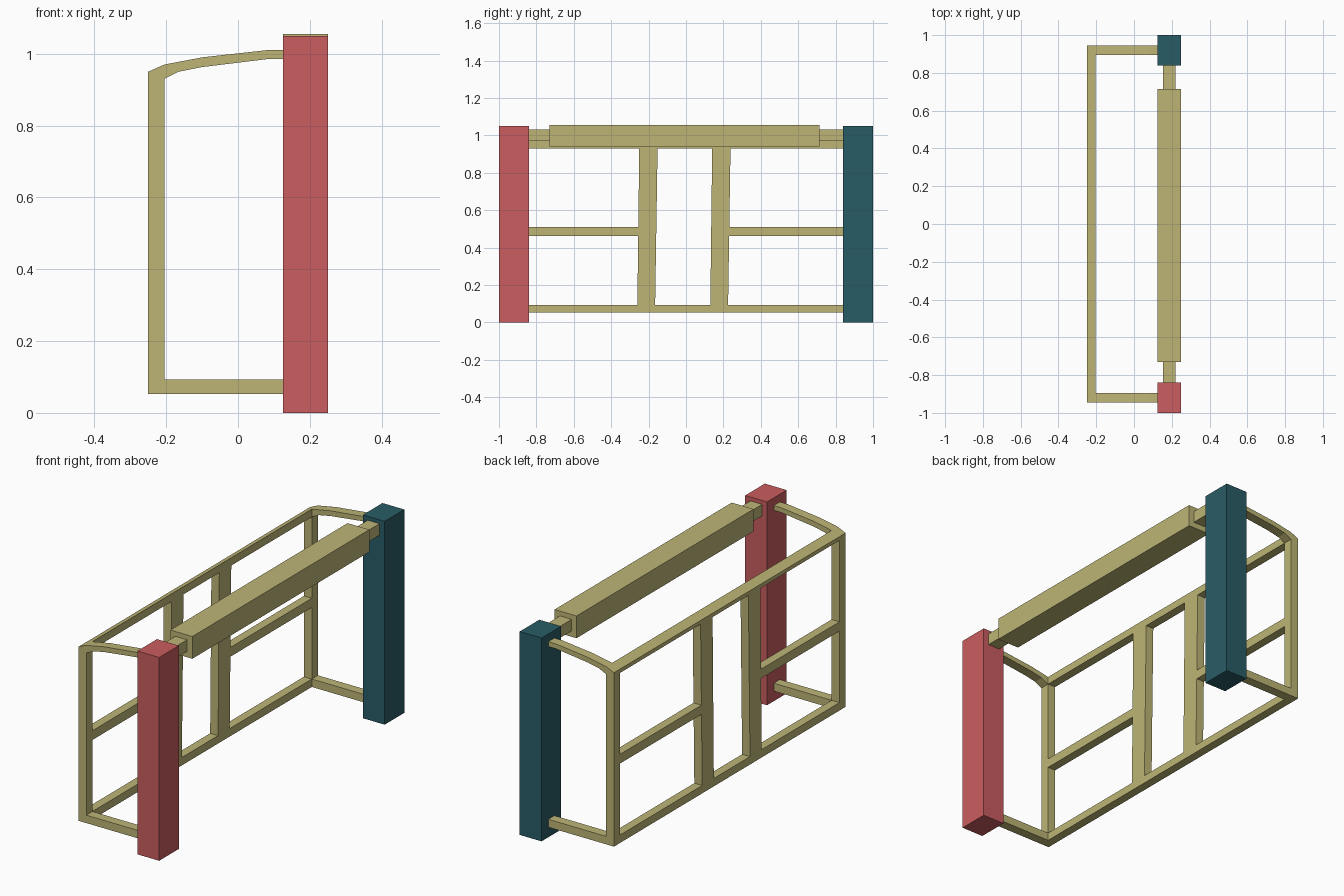
import bpy
import bmesh
from mathutils import Vector

cube = bpy.data.objects.get("Cube")
if cube:
    bpy.data.objects.remove(cube, do_unlink=True)


def material(name, rgb):
    m = bpy.data.materials.new(name)
    m.use_nodes = True
    m.diffuse_color = (*rgb, 1)
    m.node_tree.nodes["Principled BSDF"].inputs["Base Color"].default_value = (*rgb, 1)
    return m


KHAKI = material("khaki", (0.51, 0.46, 0.18))
RED = material("soft red", (0.59, 0.11, 0.115))
TEAL = material("dark teal", (0.022, 0.107, 0.133))


def prism(name, profile, axis, start, end, mat):
    """Extrude a flat profile along x (yz points) or y (xz points)."""
    def place(p, d):
        return Vector((d, *p)) if axis == "x" else Vector((p[0], d, p[1]))
    bm = bmesh.new()
    face = bm.faces.new([bm.verts.new(place(p, start)) for p in profile])
    ext = bmesh.ops.extrude_face_region(bm, geom=[face])
    shift = place((0, 0), end - start)
    bmesh.ops.translate(bm, vec=shift, verts=[v for v in ext["geom"] if isinstance(v, bmesh.types.BMVert)])
    bmesh.ops.recalc_face_normals(bm, faces=bm.faces)
    mesh = bpy.data.meshes.new(name)
    bm.to_mesh(mesh)
    bm.free()
    mesh.materials.append(mat)
    obj = bpy.data.objects.new(name, mesh)
    bpy.context.collection.objects.link(obj)
    return obj


def box(name, x, y, z, mat):
    profile = [(x[0], z[0]), (x[1], z[0]), (x[1], z[1]), (x[0], z[1])]
    return prism(name, profile, "y", y[0], y[1], mat)


BACK, INNER = -0.25, -0.205    # depth of the frame
POST_X = (0.125, 0.25)
END, EDGE = 0.945, 0.895       # frame end bars

# Curved top arm, seen from the front
arm = [(BACK, 0.93), (BACK, 0.95), (INNER, 0.97), (-0.1, 0.99), (0.08, 1.01), (0.13, 1.01),
       (0.13, 0.985), (0.08, 0.985), (-0.1, 0.963), (-0.165, 0.95), (INNER, 0.93)]

for side, s, mat in (("front", -1, RED), ("back", 1, TEAL)):
    # Thick coloured pillars and the frame ends that meet them
    box(side + "_pillar", POST_X, (s, s * 0.84), (0, 1.05), mat)
    ends = (s * EDGE, s * END)
    prism(side + "_top_arm", arm, "y", *ends, KHAKI)
    box(side + "_bottom_arm", (INNER, 0.13), ends, (0.052, 0.093), KHAKI)
    box(side + "_corner_post", (BACK, INNER), ends, (0.052, 0.93), KHAKI)
    box(side + "_middle_rail", (BACK, INNER), (s * 0.23, s * EDGE), (0.462, 0.51), KHAKI)

# Long rails of the frame
box("bottom_rail", (BACK, INNER), (-EDGE, EDGE), (0.052, 0.093), KHAKI)
prism("top_rail", [(BACK, 0.93), (INNER, 0.93), (INNER, 0.97), (BACK, 0.95)],
      "y", -EDGE, EDGE, KHAKI)

# Slightly leaning uprights
for name, y in (("front_upright", -0.26), ("back_upright", 0.13)):
    lean = [(y, 0.093), (y + 0.095, 0.093), (y + 0.108, 0.93), (y + 0.01, 0.93)]
    prism(name, lean, "x", BACK, INNER, KHAKI)

# Roller beam between the pillars with its thin axle
box("roller_beam", POST_X, (-0.73, 0.715), (0.94, 1.055), KHAKI)
box("axle", (0.153, 0.22), (-0.85, 0.85), (0.97, 1.03), KHAKI)
